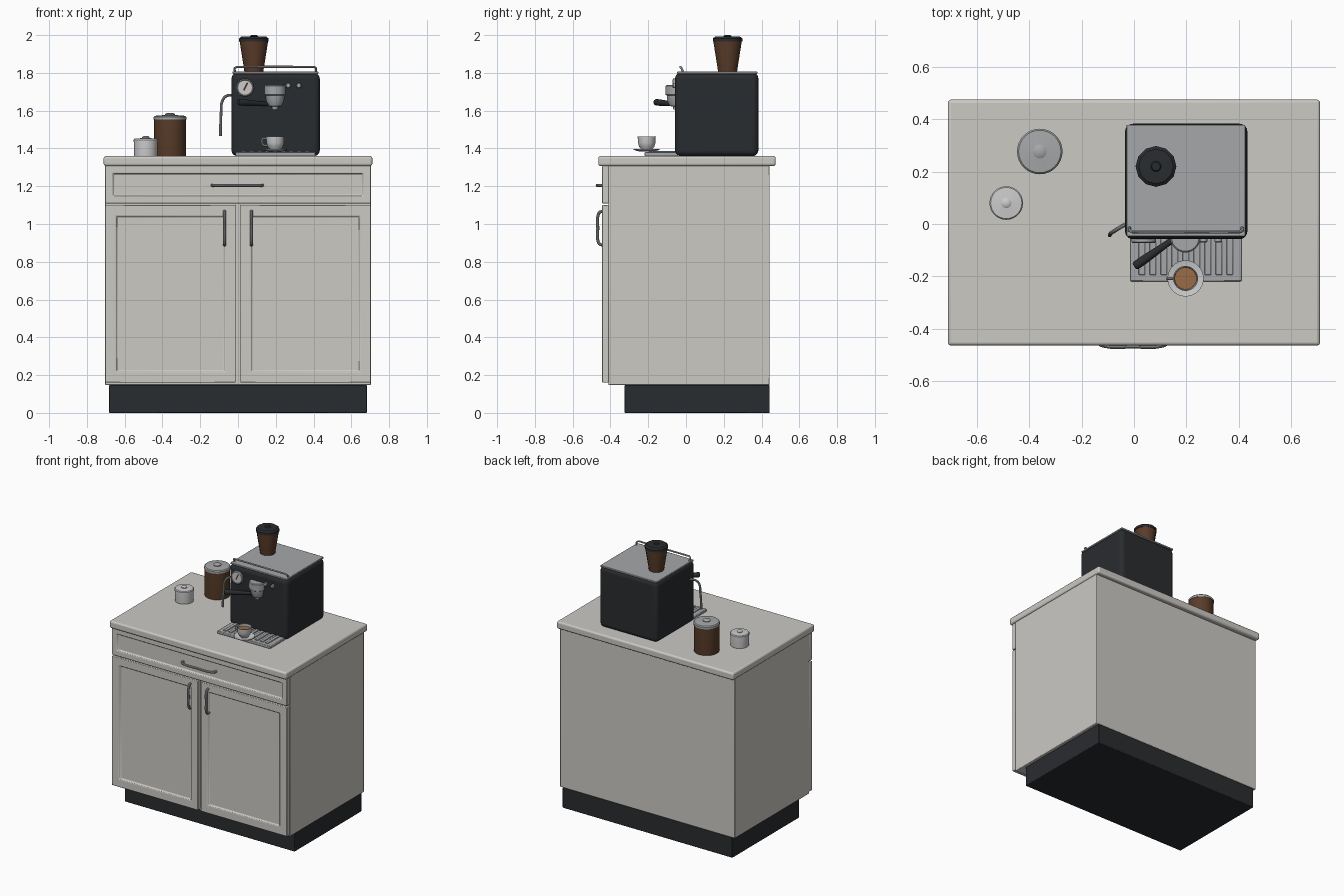
import bpy, bmesh, math
from mathutils import Vector, Matrix

if "Cube" in bpy.data.objects:
    bpy.data.objects.remove(bpy.data.objects["Cube"])


def material(name, r, g, b):
    m = bpy.data.materials.new(name)
    m.diffuse_color = (r, g, b, 1)
    m.use_nodes = True
    m.node_tree.nodes["Principled BSDF"].inputs["Base Color"].default_value = m.diffuse_color
    return m


PAINT = material("warm_paint", 0.60, 0.585, 0.55)
BLACK = material("black", 0.022, 0.025, 0.028)
BROWN = material("brown", 0.10, 0.045, 0.022)
STEEL = material("steel", 0.38, 0.39, 0.40)
WHITE = material("ceramic", 0.75, 0.75, 0.73)
COFFEE = material("coffee", 0.32, 0.15, 0.06)
RED = material("red", 0.5, 0.06, 0.03)


def finish(ob, mat, angle=35):
    ob.data.materials.clear()
    ob.data.materials.append(mat)
    bpy.ops.object.select_all(action='DESELECT')
    ob.select_set(True)
    bpy.context.view_layer.objects.active = ob
    bpy.ops.object.shade_smooth_by_angle(angle=math.radians(angle))
    return ob


def from_bmesh(name, bm, mat):
    bmesh.ops.recalc_face_normals(bm, faces=bm.faces[:])
    me = bpy.data.meshes.new(name)
    bm.to_mesh(me)
    bm.free()
    ob = bpy.data.objects.new(name, me)
    bpy.context.collection.objects.link(ob)
    return finish(ob, mat)


def box(name, x, y, z, mat, bevel=0.0, seg=2, panel=None):
    """Box from (min, max) ranges; panel = frame width of a recessed front."""
    bm = bmesh.new()
    bmesh.ops.create_cube(bm, size=1)
    for v in bm.verts:
        for i, r in enumerate((x, y, z)):
            v.co[i] = r[0] if v.co[i] < 0 else r[1]
    bm.normal_update()
    if panel:
        front = [f for f in bm.faces if f.normal.y < -0.9]
        bmesh.ops.inset_region(bm, faces=front, thickness=panel, depth=0)
        bmesh.ops.inset_region(bm, faces=front, thickness=0.008, depth=-0.012)
    ob = from_bmesh(name, bm, mat)
    if bevel:
        mod = ob.modifiers.new("bevel", 'BEVEL')
        mod.width, mod.segments = bevel, seg
    return ob


def lathe(name, profile, centre, mat, n=32, forward=False):
    """Revolve (radius, height) points about z, or about -y if forward."""
    bm = bmesh.new()
    rings = []
    for r, h in profile:
        if r == 0:
            rings.append([bm.verts.new((0, 0, h))] * n)
        else:
            rings.append([bm.verts.new((r * math.cos(2 * math.pi * k / n),
                                        r * math.sin(2 * math.pi * k / n), h)) for k in range(n)])
    for a, b in zip(rings, rings[1:]):
        for k in range(n):
            j = (k + 1) % n
            quad = list(dict.fromkeys((a[k], a[j], b[j], b[k])))
            if len(quad) > 2:
                bm.faces.new(quad)
    if forward:
        bmesh.ops.rotate(bm, verts=bm.verts[:], matrix=Matrix.Rotation(math.pi / 2, 3, 'X'))
    bmesh.ops.translate(bm, verts=bm.verts[:], vec=centre)
    return from_bmesh(name, bm, mat)


def tube(name, points, radius, mat, smooth=True):
    cu = bpy.data.curves.new(name, 'CURVE')
    cu.dimensions = '3D'
    cu.bevel_depth, cu.bevel_resolution, cu.use_fill_caps = radius, 3, True
    cu.resolution_u = 6
    sp = cu.splines.new('BEZIER' if smooth else 'POLY')
    pts = sp.bezier_points if smooth else sp.points
    pts.add(len(points) - 1)
    for p, co in zip(pts, points):
        if smooth:
            p.co = co
            p.handle_left_type = p.handle_right_type = 'AUTO'
        else:
            p.co = (*co, 1)
    ob = bpy.data.objects.new(name, cu)
    bpy.context.collection.objects.link(ob)
    bpy.ops.object.select_all(action='DESELECT')
    ob.select_set(True)
    bpy.context.view_layer.objects.active = ob
    bpy.ops.object.convert(target='MESH')
    return finish(bpy.context.object, mat)


# Cabinet
box("plinth", (-0.683, 0.683), (-0.325, 0.443), (0, 0.147), BLACK, 0.004)
box("cabinet_body", (-0.703, 0.703), (-0.41, 0.443), (0.147, 1.31), PAINT, 0.004)
box("countertop", (-0.711, 0.711), (-0.464, 0.475), (1.307, 1.36), PAINT, 0.012, 3)
box("drawer_front", (-0.703, 0.703), (-0.444, -0.408), (1.108, 1.307), PAINT, 0.004, 2, 0.055)


def handle(name, centre, along, half):
    c, a, out = Vector(centre), Vector(along), Vector((0, -1, 0))
    prof = [(-1, -0.012), (-0.97, 0.012), (-0.8, 0.022), (0, 0.024),
            (0.8, 0.022), (0.97, 0.012), (1, -0.012)]
    tube(name, [c + a * t * half + out * d for t, d in prof], 0.0085, STEEL)


handle("drawer_handle", (-0.004, -0.443, 1.205), (1, 0, 0), 0.132)
for side, s in (("left", -1), ("right", 1)):
    xs = sorted((s * 0.012, s * 0.703))
    box(side + "_door", xs, (-0.444, -0.408), (0.16, 1.1), PAINT, 0.004, 2, 0.081)
    handle(side + "_door_handle", (s * 0.071, -0.443, 0.978), (0, 0, 1), 0.088)

# Coffee machine body
box("machine_body", (-0.034, 0.433), (-0.058, 0.383), (1.36, 1.8), BLACK, 0.03, 5)
box("machine_top_plate", (-0.029, 0.425), (-0.047, 0.378), (1.795, 1.807), STEEL, 0.003)
tube("top_rail", [(-0.016, -0.012, 1.80), (-0.018, -0.024, 1.825), (-0.006, -0.03, 1.832),
                  (0.2, -0.03, 1.832), (0.402, -0.03, 1.832), (0.414, -0.024, 1.825),
                  (0.412, -0.012, 1.80)], 0.006, STEEL, False)

# Bean hopper
hx = (0.084, 0.22, 0)
lathe("bean_hopper", [(0, 1.80), (0.05, 1.80), (0.052, 1.82), (0.075, 1.965), (0.075, 1.975),
                      (0, 1.975)], hx, BROWN, 12)
lathe("hopper_lid", [(0, 1.965), (0.078, 1.965), (0.078, 1.982), (0.066, 1.992), (0.02, 1.994),
                     (0.016, 2.0), (0, 2.0)], hx, BLACK, 12)

# Gauge and buttons
g = (0.037, -0.05, 1.722)
lathe("gauge_rim", [(0, 0), (0.047, 0), (0.047, 0.018), (0.042, 0.022), (0.039, 0.018)],
      g, STEEL, forward=True)
lathe("gauge_face", [(0.041, 0.005), (0.041, 0.018), (0, 0.018)], g, WHITE, forward=True)
tube("gauge_needle", [(0.03, -0.069, 1.708), (0.05, -0.069, 1.748)], 0.003, RED, False)
for i, x in enumerate((0.266, 0.322)):
    lathe(f"button_{i + 1}", [(0, 0), (0.014, 0), (0.014, 0.017), (0.01, 0.021), (0, 0.021)],
          (x, -0.05, 1.733), STEEL, 20, forward=True)

# Brew head, filter handle and steam wand
lathe("brew_head", [(0, 1.735), (0.052, 1.735), (0.057, 1.73), (0.057, 1.685), (0.05, 1.68),
                    (0.046, 1.65), (0.034, 1.625), (0.018, 1.621), (0.015, 1.607), (0, 1.607)],
      (0.196, -0.052, 0), STEEL)
handle_ob = lathe("filter_handle", [(0, 0), (0.013, 0), (0.017, 0.008), (0.017, 0.05),
                                    (0.013, 0.13), (0.011, 0.19), (0, 0.19)],
                  (0, 0, 0), BLACK, 16)
start, end = Vector((0.002, -0.162, 1.645)), Vector((0.16, -0.052, 1.634))
handle_ob.location = start
handle_ob.rotation_mode = 'QUATERNION'
handle_ob.rotation_quaternion = (end - start).to_track_quat('Z', 'Y')
tube("steam_wand", [(-0.015, 0.008, 1.678), (-0.055, -0.014, 1.68), (-0.08, -0.03, 1.658),
                    (-0.09, -0.037, 1.58), (-0.092, -0.041, 1.53), (-0.093, -0.043, 1.465)],
     0.0075, STEEL)

# Drip tray with slats
box("drip_tray", (-0.014, 0.411), (-0.219, -0.04), (1.36, 1.38), STEEL, 0.004)
for i in range(9):
    x = 0.03 + i * 0.042
    box(f"tray_slat_{i + 1}", (x - 0.012, x + 0.012), (-0.195, -0.056), (1.376, 1.386),
        STEEL, 0.003)

# Cup and saucer
c = (0.197, -0.208, 0)
lathe("saucer", [(0, 1.383), (0.035, 1.383), (0.069, 1.392), (0.069, 1.396), (0.04, 1.39),
                 (0, 1.39)], c, WHITE)
lathe("cup", [(0, 1.388), (0.026, 1.388), (0.028, 1.396), (0.04, 1.408), (0.046, 1.43),
              (0.048, 1.462), (0.044, 1.462), (0.041, 1.43), (0.03, 1.405), (0, 1.4)], c, WHITE)
lathe("coffee_surface", [(0.042, 1.448), (0, 1.449)], c, COFFEE)
tube("cup_handle", [(0.151, -0.208, 1.45), (0.132, -0.208, 1.452), (0.127, -0.208, 1.435),
                    (0.135, -0.208, 1.418), (0.155, -0.208, 1.415)], 0.005, WHITE)


# Lidded canisters
def canister(name, x, y, r, h, body, lid, lid_h):
    z = 1.36
    lathe(name + "_body", [(0, z), (r * 0.96, z), (r * 0.97, z + 0.006), (r * 0.97, z + h),
                           (0, z + h)], (x, y, 0), body)
    t = z + h
    lathe(name + "_lid", [(0, t - 0.003), (r, t - 0.003), (r, t + lid_h * 0.5),
                          (r * 0.93, t + lid_h * 0.8), (r * 0.3, t + lid_h),
                          (r * 0.3, t + lid_h + 0.005), (r * 0.2, t + lid_h + 0.01),
                          (0, t + lid_h + 0.011)], (x, y, 0), lid)


canister("bean_canister", -0.36, 0.277, 0.087, 0.195, BROWN, STEEL, 0.022)
canister("sugar_pot", -0.488, 0.08, 0.064, 0.077, WHITE, WHITE, 0.018)
